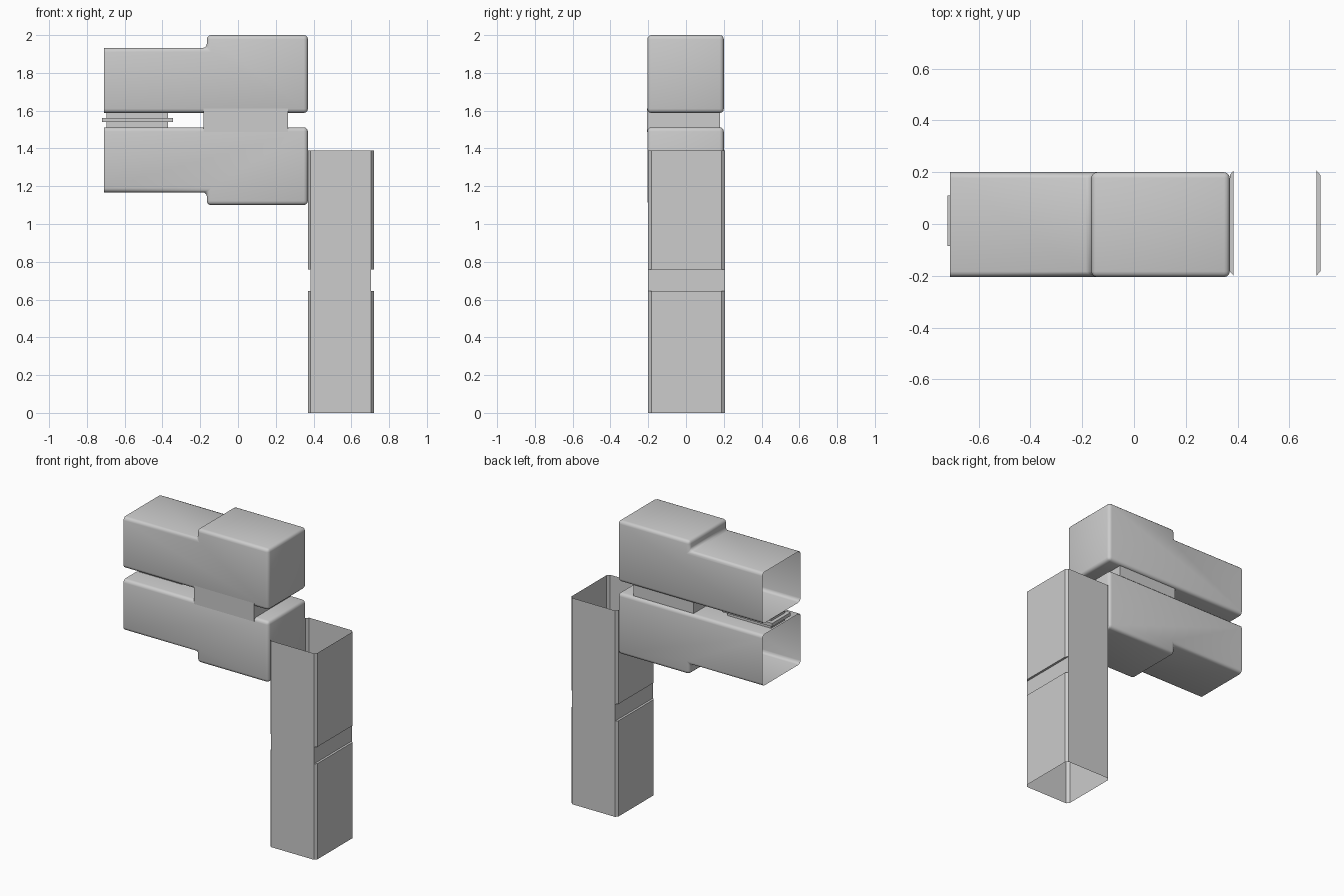
import bpy, bmesh

if "Cube" in bpy.data.objects:
    bpy.data.objects.remove(bpy.data.objects["Cube"])

grey = bpy.data.materials.new("light_grey")
grey.diffuse_color = (0.604, 0.604, 0.604, 1)
grey.use_nodes = True
grey.node_tree.nodes["Principled BSDF"].inputs["Base Color"].default_value = grey.diffuse_color


def make(name, bm):
    bmesh.ops.remove_doubles(bm, verts=bm.verts, dist=1e-5)
    bmesh.ops.recalc_face_normals(bm, faces=bm.faces)
    me = bpy.data.meshes.new(name)
    bm.to_mesh(me)
    bm.free()
    me.materials.append(grey)
    ob = bpy.data.objects.new(name, me)
    bpy.context.collection.objects.link(ob)
    return ob


def box(bm, x0, x1, y0, y1, z0, z1):
    r = bmesh.ops.create_cube(bm, size=1)
    for v in r["verts"]:
        v.co = ((x0 + x1) / 2 + v.co.x * (x1 - x0),
                (y0 + y1) / 2 + v.co.y * (y1 - y0),
                (z0 + z1) / 2 + v.co.z * (z1 - z0))


# Upper and lower hollow arms: stepped profile, open at the left end, rounded edges
MID, Y0, Y1 = 1.55, -0.205, 0.2
PROFILE = [(-0.71, 0.038), (0.37, 0.038), (0.37, 0.45), (-0.165, 0.45), (-0.165, 0.382), (-0.71, 0.382)]
for name, s in (("upper_arm", 1), ("lower_arm", -1)):
    bm = bmesh.new()
    front = [bm.verts.new((x, Y0, MID + s * h)) for x, h in PROFILE]
    back = [bm.verts.new((x, Y1, MID + s * h)) for x, h in PROFILE]
    bm.faces.new(front)
    bm.faces.new(back[::-1])
    for i in range(len(PROFILE) - 1):
        bm.faces.new((front[i], back[i], back[i + 1], front[i + 1]))
    ob = make(name, bm)
    bev = ob.modifiers.new("round_edges", "BEVEL")
    bev.width, bev.segments, bev.limit_method = 0.022, 3, "ANGLE"
    bpy.ops.object.select_all(action="DESELECT")
    ob.select_set(True)
    bpy.context.view_layer.objects.active = ob
    bpy.ops.object.modifier_apply(modifier="round_edges")
    bpy.ops.object.shade_smooth_by_angle(angle=0.7)

# Web joining the arms: flush at the front, recessed at the back
bm = bmesh.new()
box(bm, -0.183, 0.265, Y0 - 0.0005, 0.18, MID - 0.062, MID + 0.062)
bmesh.ops.delete(bm, geom=[f for f in bm.faces if abs(f.normal.z) > 0.5], context="FACES_ONLY")
make("joining_web", bm)

# Small block with a flange between the arms
bm = bmesh.new()
box(bm, -0.695, -0.37, -0.06, 0.085, 1.512, 1.588)
make("spacer_block", bm)
bm = bmesh.new()
box(bm, -0.72, -0.345, -0.085, 0.11, 1.539, 1.562)
make("spacer_flange", bm)

# Hollow post: chamfered tube, open at both ends, with a groove across the two sides
bm = bmesh.new()
xa, xb, ya, yb = 0.37, 0.72, -0.2, 0.207
c, d = 0.015, 0.018
OCT = [(xa + c, ya), (xb - c, ya), (xb, ya + d), (xb, yb - d),
       (xb - c, yb), (xa + c, yb), (xa, yb - d), (xa, ya + d)]
prev = None
for z, groove in ((0, 0), (0.645, 0), (0.645, 1), (0.758, 1), (0.758, 0), (1.39, 0)):
    ring = [bm.verts.new((min(max(x, xa + c), xb - c) if groove else x, y, z)) for x, y in OCT]
    if prev:
        for i in range(8):
            j = (i + 1) % 8
            bm.faces.new((prev[i], prev[j], ring[j], ring[i]))
    prev = ring
bmesh.ops.dissolve_degenerate(bm, dist=1e-5, edges=bm.edges)
make("post", bm)
